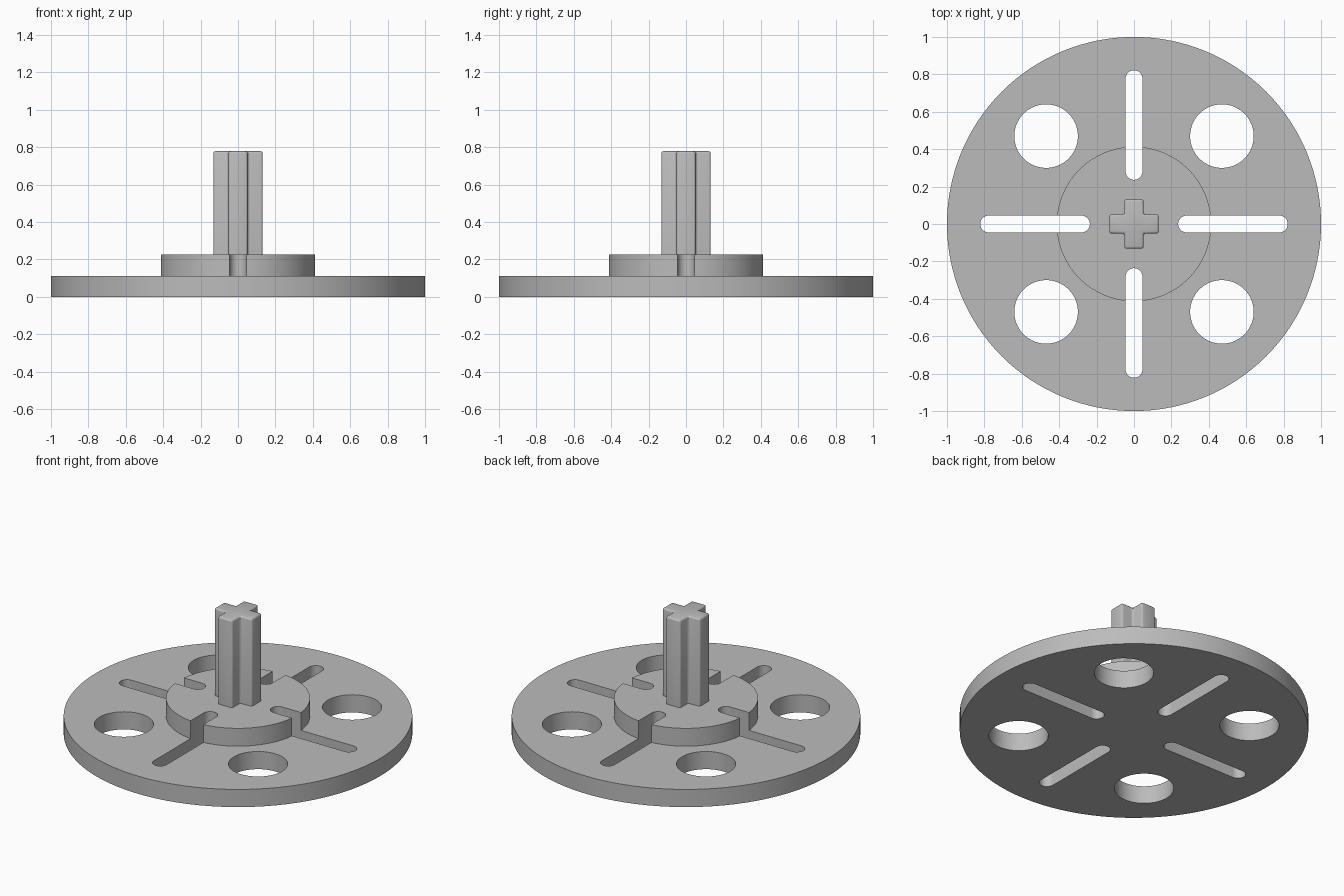
import bpy
import bmesh
from math import pi, cos, sin
from mathutils import Matrix, Vector

cube = bpy.data.objects.get("Cube")
if cube:
    bpy.data.objects.remove(cube, do_unlink=True)

PLATE_TOP, HUB_TOP, POST_TOP = 0.112, 0.225, 0.778
PLATE_R, HUB_R = 1.0, 0.413

grey = bpy.data.materials.new("light grey")
grey.use_nodes = True
colour = (0.5, 0.5, 0.5, 1)
grey.diffuse_color = colour
grey.node_tree.nodes["Principled BSDF"].inputs["Base Color"].default_value = colour


def make_object(name, bm):
    bmesh.ops.recalc_face_normals(bm, faces=bm.faces)
    mesh = bpy.data.meshes.new(name)
    bm.to_mesh(mesh)
    bm.free()
    mesh.materials.append(grey)
    obj = bpy.data.objects.new(name, mesh)
    bpy.context.collection.objects.link(obj)
    return obj


def extrude_outline(bm, points, z0, z1):
    face = bm.faces.new([bm.verts.new((x, y, z0)) for x, y in points])
    grown = bmesh.ops.extrude_face_region(bm, geom=[face], use_keep_orig=True)
    top = [v for v in grown["geom"] if isinstance(v, bmesh.types.BMVert)]
    bmesh.ops.translate(bm, vec=(0, 0, z1 - z0), verts=top)


def arc(cx, cy, r, start, sweep, steps):
    return [(cx + r * cos(start + sweep * i / steps),
             cy + r * sin(start + sweep * i / steps)) for i in range(steps + 1)]


def smooth(obj):
    bpy.ops.object.select_all(action="DESELECT")
    obj.select_set(True)
    bpy.context.view_layer.objects.active = obj
    bpy.ops.object.shade_smooth_by_angle(angle=pi / 6)


# Stepped disc: round plate with a raised hub, turned from one profile
bm = bmesh.new()
profile = [(0, 0), (PLATE_R, 0), (PLATE_R, PLATE_TOP), (HUB_R, PLATE_TOP),
           (HUB_R, HUB_TOP), (0, HUB_TOP)]
verts = [bm.verts.new((r, 0, z)) for r, z in profile]
edges = [bm.edges.new(pair) for pair in zip(verts, verts[1:])]
bmesh.ops.spin(bm, geom=verts + edges, cent=(0, 0, 0), axis=(0, 0, 1),
               angle=2 * pi, steps=128, use_merge=True)
bmesh.ops.remove_doubles(bm, verts=bm.verts, dist=0.0001)
bmesh.ops.dissolve_limit(bm, angle_limit=0.01, verts=bm.verts, edges=bm.edges)
disc = make_object("plate_with_hub", bm)

# Cutters: four round-ended slots and four round holes
bm = bmesh.new()
slot = arc(0.777, 0, 0.045, -pi / 2, pi, 16) + arc(0.281, 0, 0.045, pi / 2, pi, 16)
hole = arc(0.47, 0.47, 0.17, 0, 2 * pi, 64)[:-1]
for quarter in range(4):
    turn = Matrix.Rotation(quarter * pi / 2, 3, "Z")
    for outline in (slot, hole):
        points = [(turn @ Vector((x, y, 0)))[:2] for x, y in outline]
        extrude_outline(bm, points, -0.1, 0.4)
cutter = make_object("slot_and_hole_cutter", bm)
cutter.hide_render = True

cut = disc.modifiers.new("openings", "BOOLEAN")
cut.operation = "DIFFERENCE"
cut.solver = "EXACT"
cut.object = cutter
bpy.ops.object.select_all(action="DESELECT")
disc.select_set(True)
bpy.context.view_layer.objects.active = disc
bpy.ops.object.modifier_apply(modifier=cut.name)
bpy.data.objects.remove(cutter, do_unlink=True)
smooth(disc)

# Cross-shaped post with softened outer corners and top rim
bm = bmesh.new()
arm, half = 0.132, 0.051
corner = [(arm, -half), (arm, half), (half, half)]
outline = []
for quarter in range(4):
    turn = Matrix.Rotation(quarter * pi / 2, 3, "Z")
    outline += [(turn @ Vector((x, y, 0)))[:2] for x, y in corner]
extrude_outline(bm, outline, HUB_TOP, POST_TOP)
bmesh.ops.recalc_face_normals(bm, faces=bm.faces)
bottom = [f for f in bm.faces if f.normal.z < -0.9]
bmesh.ops.delete(bm, geom=bottom, context="FACES_ONLY")
soft = [e for e in bm.edges if len(e.link_faces) == 2]
bmesh.ops.bevel(bm, geom=soft, offset=0.012, offset_type="OFFSET", segments=3,
                profile=0.5, affect="EDGES", clamp_overlap=True)
post = make_object("cross_post", bm)
smooth(post)
